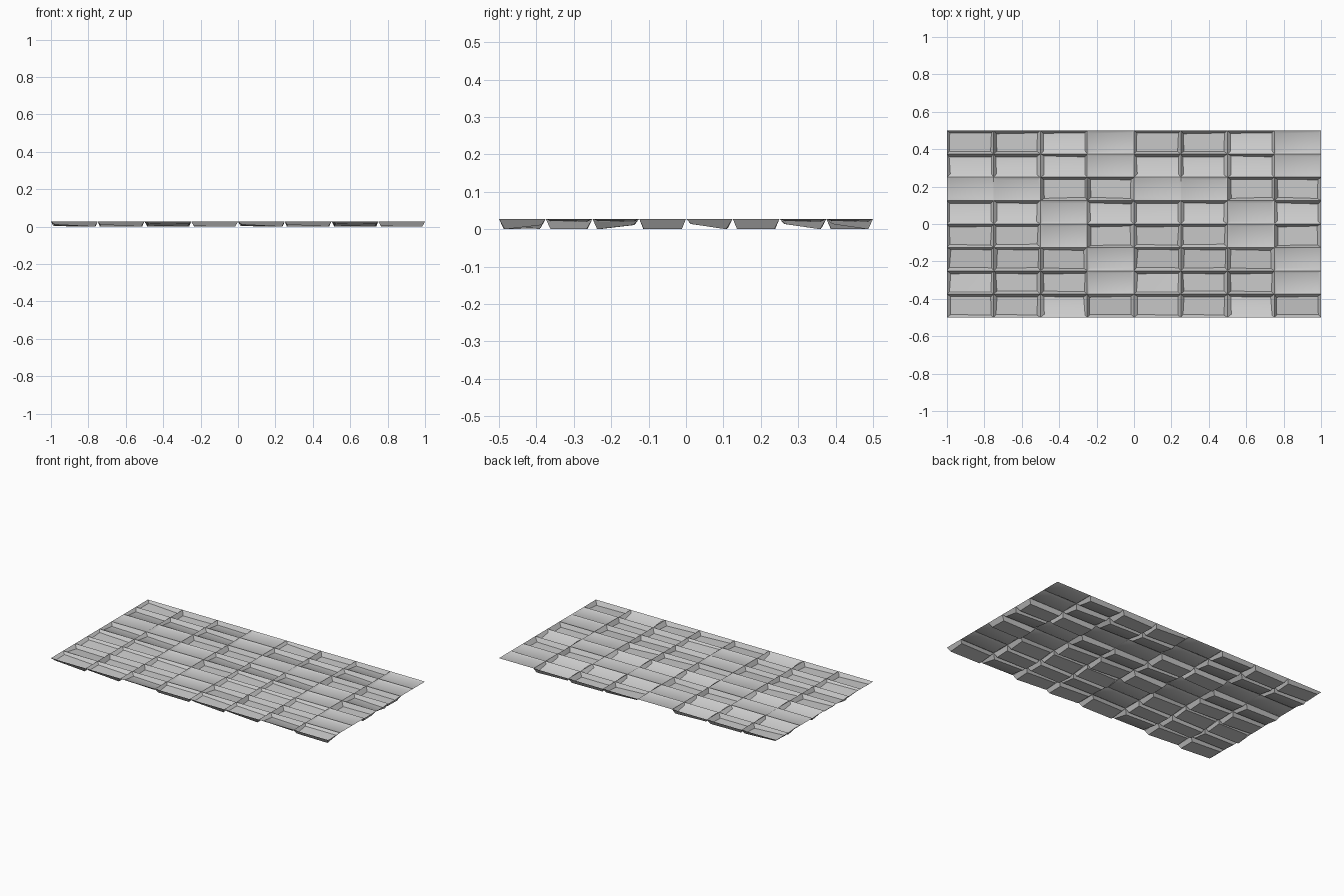
import bpy, bmesh, random

if "Cube" in bpy.data.objects:
    bpy.data.objects.remove(bpy.data.objects["Cube"])

random.seed(4)
COLS, ROWS = 8, 8
W, H, RIM = 0.25, 0.125, 0.028

# Sunken panel depth at corners (front-left, front-right, back-right, back-left), as a share of the rim height
KIND = {
    'D': (1.0, 1.0, 1.0, 1.0),    # fully sunken
    'S': (0.25, 0.2, 0.25, 0.3),  # nearly flush
    'T': (0.35, 0.5, 1.0, 0.8),   # tips down to the back
    'R': (0.6, 1.0, 0.9, 0.5),    # tips down to the right
    'B': (0.9, 1.0, 0.6, 0.5),    # tips down to the front
}
# Layout repeats every four columns; first string is the back row
LAYOUT = ["RDTS", "TTTS", "SSDD", "TTST", "RRSD", "BBBS", "TDDS", "RRTB"]

bm = bmesh.new()

# Shared rim lattice
rim = [[bm.verts.new((-1 + i * W, -0.5 + j * H, RIM)) for i in range(COLS + 1)]
       for j in range(ROWS + 1)]


def sunken_stone(i, j, depths, rng):
    """One cell: four sloping walls down to a tilted panel."""
    corners = [rim[j][i], rim[j][i + 1], rim[j + 1][i + 1], rim[j + 1][i]]
    signs = [(1, 1), (-1, 1), (-1, -1), (1, -1)]
    inner = []
    for c, (sx, sy), d in zip(corners, signs, depths):
        ix, iy = rng.uniform(0.011, 0.021), rng.uniform(0.011, 0.018)
        inner.append(bm.verts.new((c.co.x + sx * ix, c.co.y + sy * iy, RIM * (1 - d))))
    for k in range(4):
        n = (k + 1) % 4
        bm.faces.new((corners[k], corners[n], inner[n], inner[k]))
    bm.faces.new(inner[:3])
    bm.faces.new((inner[0], inner[2], inner[3]))


for j in range(ROWS):
    for i in range(COLS):
        kind = LAYOUT[ROWS - 1 - j][i % 4]
        sunken_stone(i, j, KIND[kind], random.Random(j * 4 + i % 4))

mesh = bpy.data.meshes.new("stone_paving")
bm.to_mesh(mesh)
bm.free()
paving = bpy.data.objects.new("stone_paving", mesh)
bpy.context.collection.objects.link(paving)

# Soft shading on shallow slopes, crisp steep walls
bpy.context.view_layer.objects.active = paving
paving.select_set(True)
bpy.ops.object.shade_smooth_by_angle(angle=0.6)
